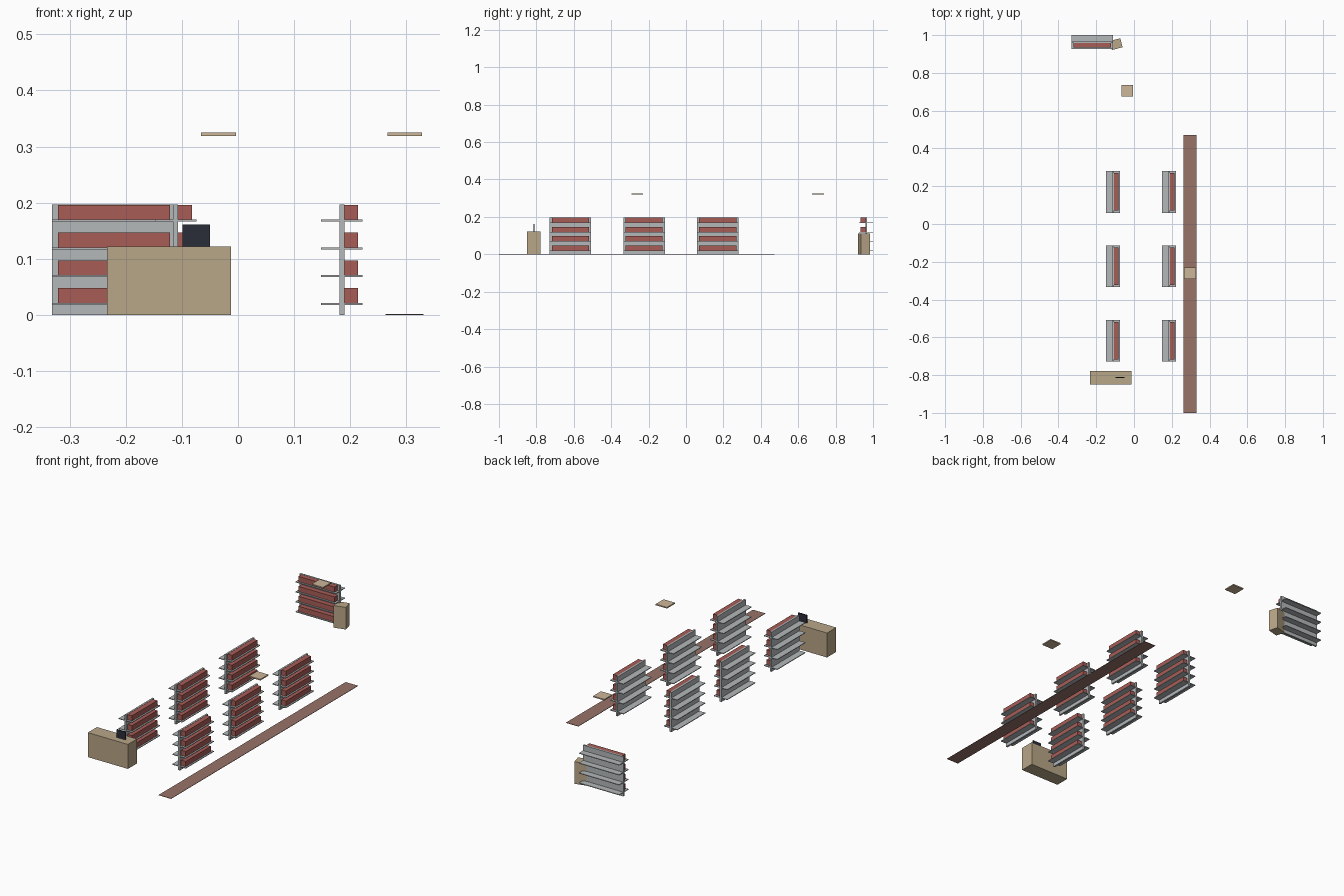
import bpy
import math
from mathutils import Matrix, Vector

cube = bpy.data.objects.get("Cube")
if cube:
    bpy.data.objects.remove(cube, do_unlink=True)


def material(name, hex_code):
    """Flat material from an sRGB hex colour."""
    srgb = [int(hex_code[i:i + 2], 16) / 255 for i in (0, 2, 4)]
    linear = [c / 12.92 if c <= 0.04045 else ((c + 0.055) / 1.055) ** 2.4 for c in srgb]
    mat = bpy.data.materials.new(name)
    mat.use_nodes = True
    mat.diffuse_color = (*linear, 1)
    mat.node_tree.nodes["Principled BSDF"].inputs["Base Color"].default_value = (*linear, 1)
    return mat


metal = material("shelf grey", "B4B8BA")
red = material("stock red", "A85C56")
wood = material("counter tan", "B8A688")
pale = material("panel beige", "CDB699")
brown = material("aisle brown", "987468")
dark = material("screen dark", "2B2D38")


def box(name, centre, size, mat, turn=0):
    """Box standing with its base at centre z, turned about z."""
    bpy.ops.mesh.primitive_cube_add(size=1)
    obj = bpy.context.object
    obj.name = name
    obj.data.transform(Matrix.Translation((0, 0, size[2] / 2)) @ Matrix.Diagonal((*size, 1)))
    obj.location = centre
    obj.rotation_euler.z = turn
    obj.data.materials.append(mat)
    return obj


def shelf_unit(name, x, y, turn=0):
    """Upright panel, four through shelves and stock on the facing side."""
    box(name + "_panel", (x, y, 0), (0.009, 0.221, 0.197), metal, turn)
    offset = Matrix.Rotation(turn, 3, "Z") @ Vector((0.0165, 0, 0))
    for level in range(4):
        z = 0.018 + 0.0495 * level
        box(f"{name}_shelf_{level + 1}", (x, y, z), (0.074, 0.221, 0.0035), metal, turn)
        box(f"{name}_stock_{level + 1}", (x + offset.x, y + offset.y, z + 0.0035),
            (0.025, 0.199, 0.026), red, turn)


# Two rows of shelving and the end unit facing the front
for row, x in (("left", 0.185), ("right", -0.111)):
    for i in range(3):
        shelf_unit(f"{row}_unit_{i + 1}", x, -0.618 + 0.394 * i)
shelf_unit("back_unit", -0.221, 0.963, -math.pi / 2)

# Counter with screen
box("counter", (-0.123, -0.813, 0), (0.221, 0.072, 0.122), wood)
box("screen", (-0.074, -0.813, 0.122), (0.049, 0.006, 0.039), dark)

# Turned stand beside the end unit
box("stand", (-0.095, 0.952, 0), (0.059, 0.049, 0.11), wood, math.radians(15))

# Floor strip and overhead panels
box("aisle_strip", (0.297, -0.264, 0), (0.068, 1.472, 0.002), brown)
for i, (x, y) in enumerate(((-0.035, 0.706), (0.297, -0.261))):
    box(f"overhead_panel_{i + 1}", (x, y, 0.319), (0.062, 0.062, 0.006), pale)
